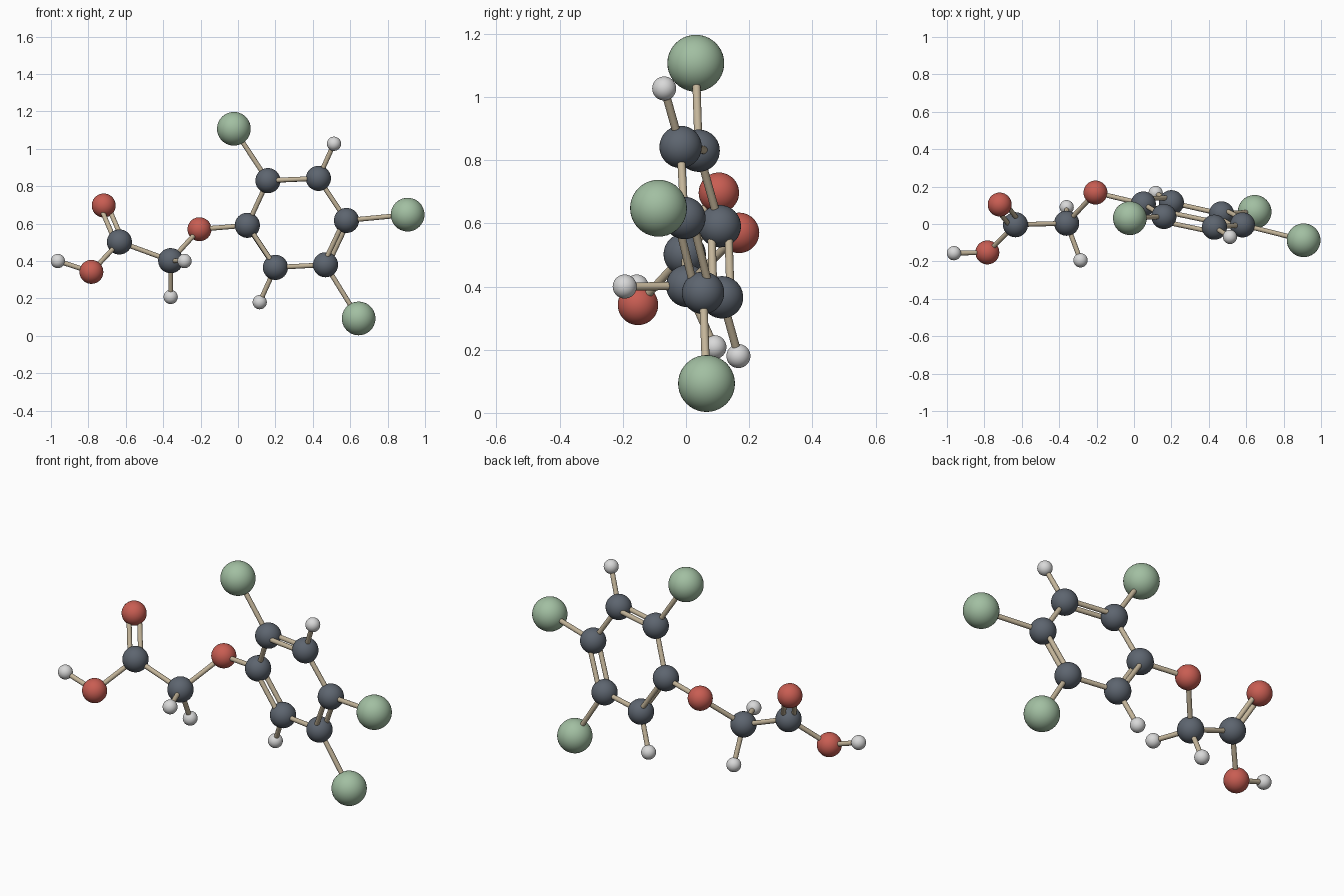
import bpy
from mathutils import Vector

default_cube = bpy.data.objects.get("Cube")
if default_cube:
    bpy.data.objects.remove(default_cube, do_unlink=True)


def make_material(name, rgb):
    mat = bpy.data.materials.new(name)
    mat.use_nodes = True
    colour = (*rgb, 1)
    mat.diffuse_color = colour
    shader = mat.node_tree.nodes["Principled BSDF"]
    shader.inputs["Base Color"].default_value = colour
    shader.inputs["Roughness"].default_value = 0.5
    return mat


# Each kind of ball has a radius and a colour
KINDS = {
    "carbon": (0.067, make_material("slate grey", (0.11, 0.13, 0.16))),
    "oxygen": (0.064, make_material("brick red", (0.58, 0.11, 0.085))),
    "hydrogen": (0.038, make_material("pale grey", (0.69, 0.69, 0.69))),
    "chlorine": (0.09, make_material("sage green", (0.36, 0.52, 0.36))),
}
BOND_MATERIAL = make_material("beige", (0.55, 0.46, 0.32))
BOND_RADIUS = 0.0128
DOUBLE_OFFSET = 0.027

# Ball centres, named by place and kind
ATOMS = {
    "ring_upper_inner_carbon": (0.16, 0.04, 0.83),
    "ring_upper_outer_carbon": (0.43, -0.017, 0.842),
    "ring_outer_carbon": (0.58, -0.005, 0.617),
    "ring_lower_outer_carbon": (0.468, 0.054, 0.38),
    "ring_lower_inner_carbon": (0.2, 0.114, 0.366),
    "ring_inner_carbon": (0.05, 0.107, 0.591),
    "top_chlorine": (-0.022, 0.031, 1.107),
    "side_chlorine": (0.907, -0.087, 0.648),
    "bottom_chlorine": (0.645, 0.065, 0.093),
    "ring_top_hydrogen": (0.513, -0.069, 1.027),
    "ring_bottom_hydrogen": (0.116, 0.166, 0.18),
    "bridge_oxygen": (-0.206, 0.168, 0.57),
    "chain_carbon": (-0.36, 0.004, 0.402),
    "chain_front_hydrogen": (-0.286, -0.194, 0.4),
    "chain_back_hydrogen": (-0.36, 0.09, 0.208),
    "acid_carbon": (-0.634, -0.004, 0.502),
    "acid_upper_oxygen": (-0.718, 0.104, 0.697),
    "acid_lower_oxygen": (-0.784, -0.152, 0.342),
    "acid_hydrogen": (-0.963, -0.156, 0.4),
}

DOUBLE_BONDS = [
    ("ring_upper_inner_carbon", "ring_upper_outer_carbon"),
    ("ring_outer_carbon", "ring_lower_outer_carbon"),
    ("ring_lower_inner_carbon", "ring_inner_carbon"),
    ("acid_carbon", "acid_upper_oxygen"),
]
SINGLE_BONDS = [
    ("ring_upper_outer_carbon", "ring_outer_carbon"),
    ("ring_lower_outer_carbon", "ring_lower_inner_carbon"),
    ("ring_inner_carbon", "ring_upper_inner_carbon"),
    ("ring_upper_inner_carbon", "top_chlorine"),
    ("ring_outer_carbon", "side_chlorine"),
    ("ring_lower_outer_carbon", "bottom_chlorine"),
    ("ring_upper_outer_carbon", "ring_top_hydrogen"),
    ("ring_lower_inner_carbon", "ring_bottom_hydrogen"),
    ("ring_inner_carbon", "bridge_oxygen"),
    ("bridge_oxygen", "chain_carbon"),
    ("chain_carbon", "chain_front_hydrogen"),
    ("chain_carbon", "chain_back_hydrogen"),
    ("chain_carbon", "acid_carbon"),
    ("acid_carbon", "acid_lower_oxygen"),
    ("acid_lower_oxygen", "acid_hydrogen"),
]


def finish(name, mat):
    obj = bpy.context.object
    obj.name = obj.data.name = name
    obj.data.materials.append(mat)
    bpy.ops.object.shade_smooth_by_angle()


def add_ball(name, centre):
    radius, mat = KINDS[name.split("_")[-1]]
    bpy.ops.mesh.primitive_uv_sphere_add(
        segments=40, ring_count=20, radius=radius, location=centre)
    finish(name, mat)


def add_rod(name, start, end):
    span = end - start
    bpy.ops.mesh.primitive_cylinder_add(
        vertices=20, radius=BOND_RADIUS, depth=span.length,
        location=(start + end) / 2,
        rotation=span.to_track_quat("Z", "Y").to_euler())
    finish(name, BOND_MATERIAL)


# Balls
for atom_name, position in ATOMS.items():
    add_ball(atom_name, position)

# Single rods
for a, b in SINGLE_BONDS:
    add_rod(f"rod_{a}_to_{b}", Vector(ATOMS[a]), Vector(ATOMS[b]))

# Paired rods, spread level to either side of the centre line
for a, b in DOUBLE_BONDS:
    start, end = Vector(ATOMS[a]), Vector(ATOMS[b])
    side = (end - start).cross(Vector((0, 0, 1))).normalized() * DOUBLE_OFFSET
    for label, sign in (("first", 1), ("second", -1)):
        add_rod(f"{label}_rod_{a}_to_{b}", start + side * sign, end + side * sign)
